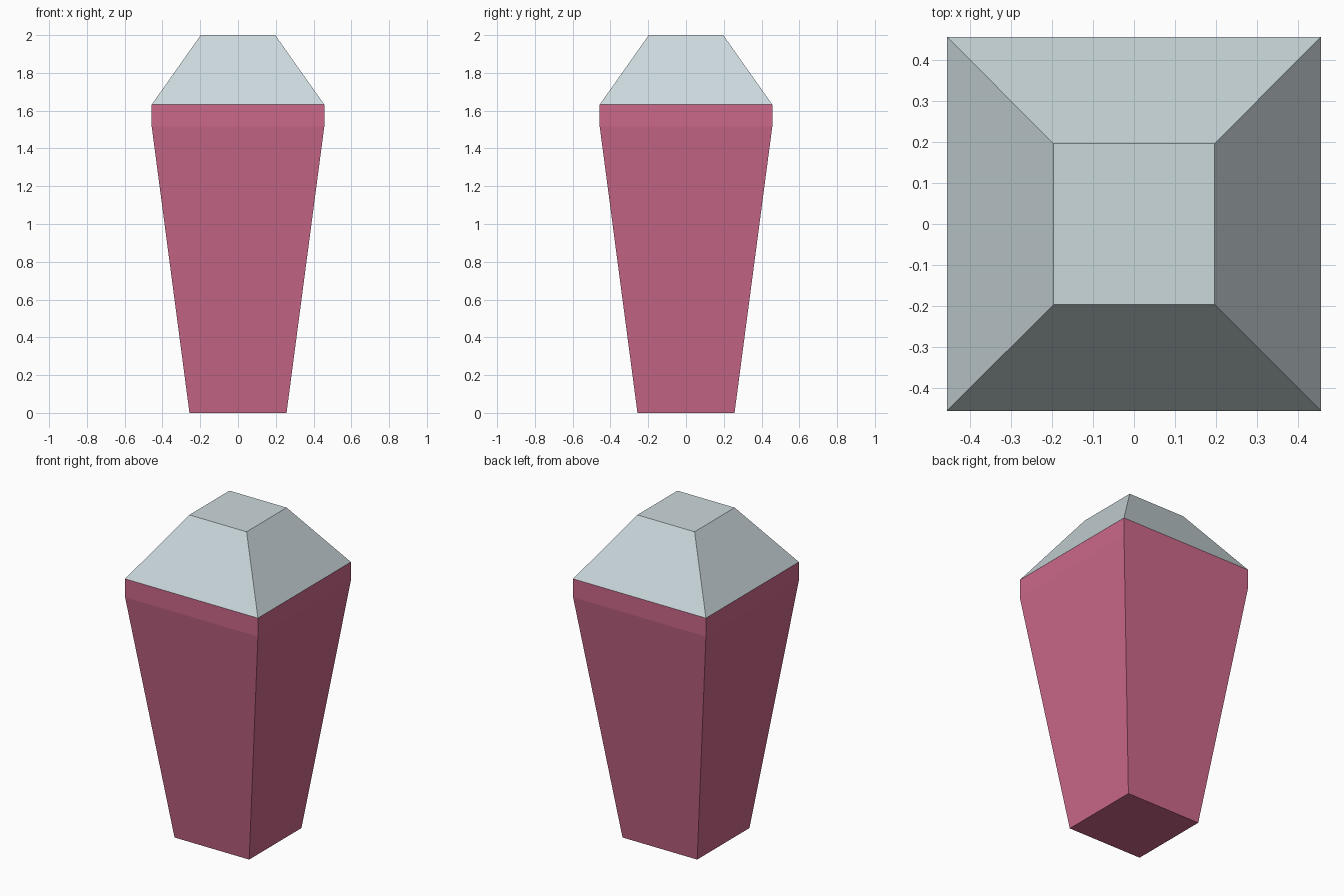
import bpy
import bmesh

cube = bpy.data.objects.get("Cube")
if cube:
    bpy.data.objects.remove(cube, do_unlink=True)


def make_material(name, colour):
    mat = bpy.data.materials.new(name)
    mat.use_nodes = True
    mat.diffuse_color = colour
    mat.node_tree.nodes["Principled BSDF"].inputs["Base Color"].default_value = colour
    return mat


def square_loft(name, sections, mat):
    """Closed, flat-faced solid through square sections (half width, height)."""
    bm = bmesh.new()
    rings = [[bm.verts.new((sx * w, sy * w, z))
              for sx, sy in ((-1, -1), (1, -1), (1, 1), (-1, 1))]
             for w, z in sections]
    for low, high in zip(rings, rings[1:]):
        for i in range(4):
            j = (i + 1) % 4
            bm.faces.new((low[i], low[j], high[j], high[i]))
    bm.faces.new(rings[0][::-1])
    bm.faces.new(rings[-1])
    bmesh.ops.recalc_face_normals(bm, faces=bm.faces)
    mesh = bpy.data.meshes.new(name)
    bm.to_mesh(mesh)
    bm.free()
    mesh.materials.append(mat)
    obj = bpy.data.objects.new(name, mesh)
    bpy.context.collection.objects.link(obj)
    return obj


pink = make_material("rose pink", (0.60, 0.14, 0.25, 1))
pale = make_material("pale blue grey", (0.60, 0.69, 0.72, 1))

# Tapered cup with a short upright rim
square_loft("tapered_cup", [(0.257, 0), (0.457, 1.517), (0.457, 1.632)], pink)

# Sloped cap with a flat top
square_loft("sloped_cap", [(0.457, 1.632), (0.197, 2)], pale)
